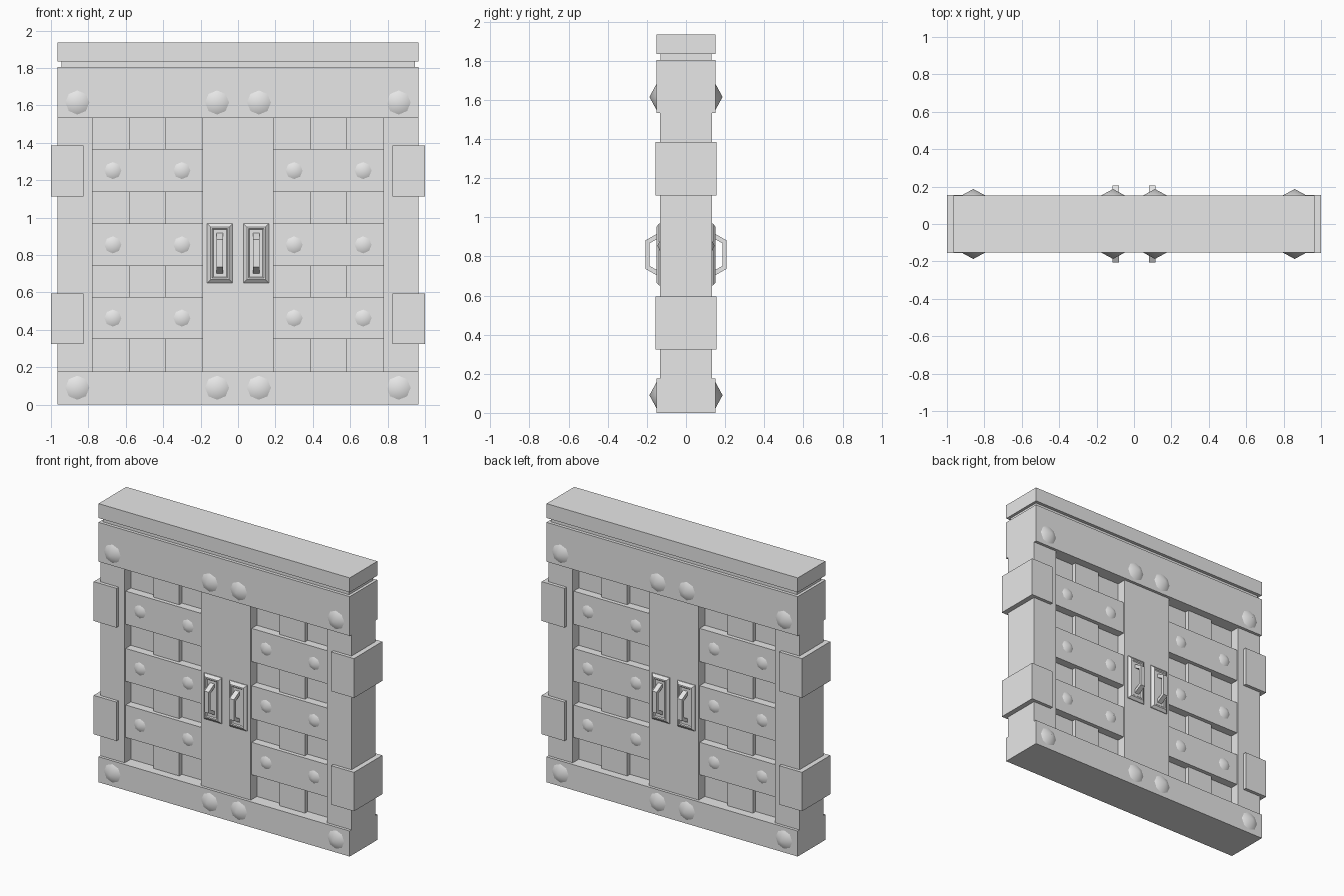
import bpy, bmesh
from math import pi
from mathutils import Matrix

cube = bpy.data.objects.get("Cube")
if cube:
    bpy.data.objects.remove(cube, do_unlink=True)

# Single plain material
grey = bpy.data.materials.new("light_grey")
grey.use_nodes = True
colour = (0.8, 0.8, 0.8, 1)
grey.diffuse_color = colour
grey.node_tree.nodes["Principled BSDF"].inputs["Base Color"].default_value = colour


def finish(name, bm):
    bmesh.ops.recalc_face_normals(bm, faces=bm.faces)
    mesh = bpy.data.meshes.new(name)
    bm.to_mesh(mesh)
    bm.free()
    mesh.materials.append(grey)
    obj = bpy.data.objects.new(name, mesh)
    bpy.context.collection.objects.link(obj)
    return obj


def box(name, x0, x1, depth, z0, z1):
    """Box running through the gate from -depth to +depth."""
    bm = bmesh.new()
    bmesh.ops.create_cube(bm, size=1)
    for v in bm.verts:
        v.co.x = x1 if v.co.x > 0 else x0
        v.co.y = depth if v.co.y > 0 else -depth
        v.co.z = z1 if v.co.z > 0 else z0
    return finish(name, bm)


def stud(name, x, y, z, radius, height, face):
    """Eight-sided pointed stud on the front (-1) or back (+1)."""
    bm = bmesh.new()
    bmesh.ops.create_cone(bm, cap_ends=True, segments=8, radius1=radius,
                          radius2=0, depth=height,
                          matrix=Matrix.Translation((0, 0, height / 2)))
    bmesh.ops.remove_doubles(bm, verts=bm.verts, dist=0.0001)
    bmesh.ops.transform(bm, matrix=Matrix.Rotation(-face * pi / 2, 4, 'X'), verts=bm.verts)
    bmesh.ops.translate(bm, vec=(x, face * y, z), verts=bm.verts)
    for f in bm.faces:
        f.smooth = len(f.verts) == 3
    obj = finish(name, bm)
    for e in obj.data.edges:
        # Keep the rim crisp
        a, b = (obj.data.vertices[i].co for i in e.vertices)
        e.use_edge_sharp = abs(a.y - b.y) < 0.001


def handle_plate(name, x, face):
    """Back plate with sloping edges and a shallow inset panel."""
    bm = bmesh.new()
    rings = [(0.068, 0.159, 0.125), (0.068, 0.159, 0.137), (0.05, 0.141, 0.152),
             (0.041, 0.132, 0.152), (0.035, 0.126, 0.146)]
    loops = [[bm.verts.new((x + sx * w, face * y, 0.809 + sz * h))
              for sx, sz in ((-1, -1), (1, -1), (1, 1), (-1, 1))]
             for w, h, y in rings]
    for a, b in zip(loops, loops[1:]):
        for i in range(4):
            j = (i + 1) % 4
            bm.faces.new((a[i], a[j], b[j], b[i]))
    bm.faces.new(loops[0])
    bm.faces.new(loops[-1])
    finish(name, bm)


def handle_grip(name, x, face):
    """Flat bar bent into a bracket with slanted arms."""
    outer = [(0.14, 0.92), (0.207, 0.882), (0.207, 0.736), (0.14, 0.698)]
    inner = [(0.14, 0.893), (0.186, 0.867), (0.186, 0.751), (0.14, 0.725)]
    bm = bmesh.new()
    sides = [[[bm.verts.new((x + s * 0.017, face * y, z)) for y, z in prof]
              for prof in (outer, inner)] for s in (-1, 1)]
    (lo, li), (ro, ri) = sides
    for i in range(3):
        for a, b in ((lo, li), (ro, ri), (lo, ro), (li, ri)):
            bm.faces.new((a[i], a[i + 1], b[i + 1], b[i]))
    for i in (0, 3):
        bm.faces.new((lo[i], li[i], ri[i], ro[i]))
    finish(name, bm)


# Frame
box("top_cap", -0.965, 0.965, 0.152, 1.835, 1.935)
box("cap_neck", -0.945, 0.945, 0.13, 1.8, 1.84)
box("top_rail", -0.965, 0.965, 0.152, 1.532, 1.805)
box("bottom_rail", -0.965, 0.965, 0.152, 0, 0.177)
box("centre_stile", -0.19, 0.19, 0.132, 0.17, 1.54)

bars = ((0.35, 0.575), (0.74, 0.968), (1.136, 1.366))
for side, s in (("left", 1), ("right", -1)):
    def part(name, a, b, depth, z0, z1):
        box(f"{side}_{name}", min(s * a, s * b), max(s * a, s * b), depth, z0, z1)

    part("outer_stile", 0.778, 0.965, 0.132, 0.17, 1.54)
    # Wall hinges wrap the outer stile
    part("lower_hinge", 0.825, 1.0, 0.155, 0.325, 0.595)
    part("upper_hinge", 0.825, 1.0, 0.155, 1.112, 1.385)
    # Upright planks, the middle one standing proud
    part("inner_plank", 0.185, 0.386, 0.065, 0.17, 1.54)
    part("middle_plank", 0.385, 0.581, 0.095, 0.17, 1.54)
    part("outer_plank", 0.58, 0.785, 0.065, 0.17, 1.54)
    for z0, z1 in bars:
        part("cross_bar", 0.185, 0.782, 0.122, z0, z1)

    # Hardware on both faces
    for face in (-1, 1):
        for x in (0.112, 0.859):
            for z in (0.09, 1.615):
                stud(f"{side}_rail_stud", s * x, 0.15, z, 0.068, 0.037, face)
        for x in (0.3, 0.669):
            for z0, z1 in bars:
                stud(f"{side}_bar_stud", s * x, 0.12, (z0 + z1) / 2, 0.049, 0.027, face)
        handle_plate(f"{side}_handle_plate", s * 0.097, face)
        handle_grip(f"{side}_handle_grip", s * 0.097, face)
